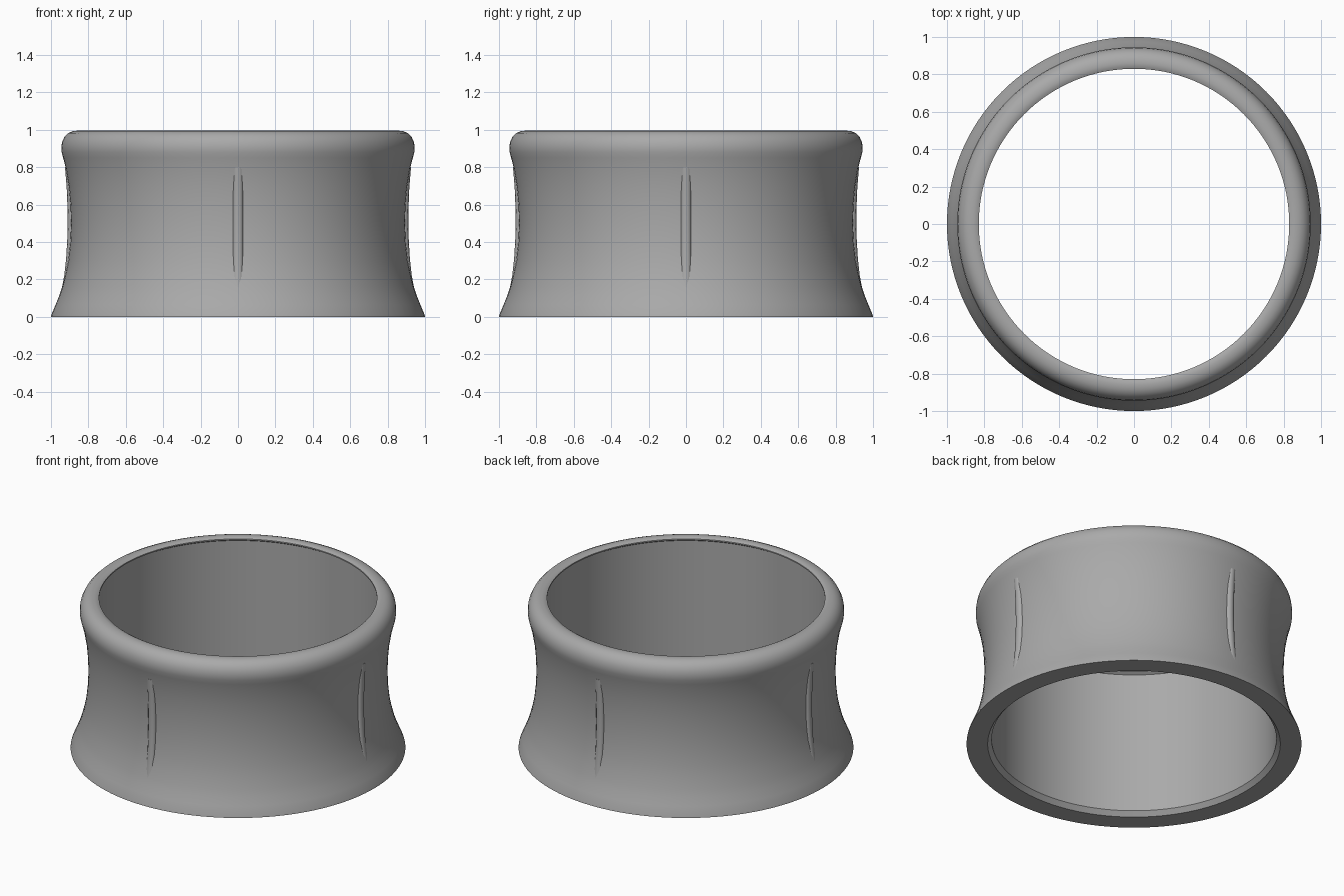
import bpy, bmesh, math

if "Cube" in bpy.data.objects:
    bpy.data.objects.remove(bpy.data.objects["Cube"])

SEG = 128

gray = bpy.data.materials.new("plain gray")
gray.diffuse_color = (0.40, 0.40, 0.40, 1)
gray.use_nodes = True
gray.node_tree.nodes["Principled BSDF"].inputs["Base Color"].default_value = gray.diffuse_color


def finish(bm, name, angle):
    bmesh.ops.recalc_face_normals(bm, faces=bm.faces)
    mesh = bpy.data.meshes.new(name)
    bm.to_mesh(mesh)
    bm.free()
    mesh.materials.append(gray)
    ob = bpy.data.objects.new(name, mesh)
    bpy.context.collection.objects.link(ob)
    bpy.ops.object.select_all(action='DESELECT')
    ob.select_set(True)
    bpy.context.view_layer.objects.active = ob
    bpy.ops.object.shade_smooth_by_angle(angle=math.radians(angle))
    return ob


def skin(bm, rows, close_rows, close_cols):
    """Bridge a grid of points with quads."""
    grid = [[bm.verts.new(p) for p in row] for row in rows]
    n, m = len(grid), len(grid[0])
    for i in range(n if close_rows else n - 1):
        for j in range(m if close_cols else m - 1):
            a, b = grid[i], grid[(i + 1) % n]
            k = (j + 1) % m
            bm.faces.new((a[j], a[k], b[k], b[j]))
    return grid


# Ring body: closed section (radius, height) turned about z
profile = [
    # flared, waisted outer wall
    (1.0, 0), (0.998, 0.01), (0.975, 0.065), (0.955, 0.115), (0.94, 0.16),
    (0.922, 0.23), (0.908, 0.3), (0.897, 0.4), (0.893, 0.5), (0.896, 0.6),
    (0.905, 0.7), (0.922, 0.8), (0.935, 0.85), (0.943, 0.88),
    # rounded rim
    (0.945, 0.905), (0.941, 0.935), (0.928, 0.962), (0.908, 0.982),
    (0.885, 0.992), (0.86, 0.995), (0.842, 0.992), (0.83, 0.986),
    # inner lip, bore and bottom chamfer
    (0.83, 0.978), (0.85, 0.966), (0.85, 0.03), (0.874, 0),
]
bm = bmesh.new()
rows = []
for i in range(SEG):
    a = 2 * math.pi * i / SEG
    rows.append([(r * math.cos(a), r * math.sin(a), z) for r, z in profile])
skin(bm, rows, True, True)
finish(bm, "ring_body", 32)

# Four slim upright ribs, each a rounded strip following a shallow curve
spine = [(0.944, 0.14), (0.929, 0.22), (0.919, 0.31), (0.913, 0.41),
         (0.911, 0.5), (0.912, 0.59), (0.916, 0.69), (0.925, 0.8)]
section = [(-0.03, -0.035), (-0.026, -0.014), (-0.017, -0.004), (0, 0),
           (0.017, -0.004), (0.026, -0.014), (0.03, -0.035)]
for n, side in enumerate(("right", "back", "left", "front")):
    bm = bmesh.new()
    grid = skin(bm, [[(r + d, w, z) for w, d in section] for r, z in spine],
                False, True)
    for end in (grid[0], grid[-1]):
        bm.faces.new(end)
    ob = finish(bm, "rib_" + side, 50)
    ob.rotation_euler.z = n * math.pi / 2
